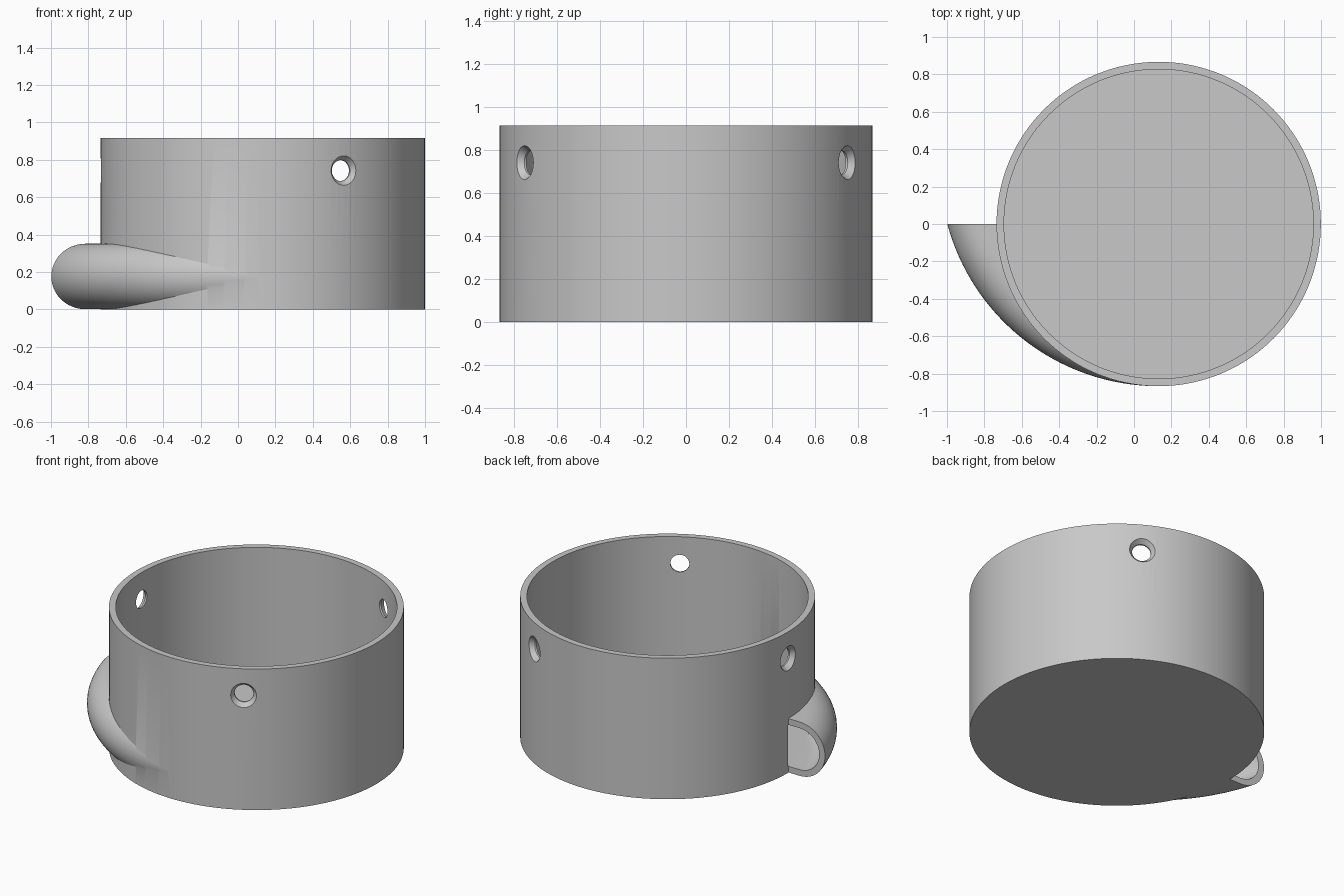
import bpy, bmesh
from math import pi, sin, cos, asin, radians
from mathutils import Vector, Matrix

if "Cube" in bpy.data.objects:
    bpy.data.objects.remove(bpy.data.objects["Cube"], do_unlink=True)

CX = 0.132             # cup axis
OUTER, WALL = 0.867, 0.04
HEIGHT = 0.915
AXIS_Y = 0.303         # spout sweep axis lies behind the cup axis
TUBE_R, TUBE_C, TUBE_Z = 0.175, 0.995, 0.176


def loft(name, rings):
    """Closed solid through a list of equal-length point rings."""
    bm = bmesh.new()
    loops = [[bm.verts.new(p) for p in ring] for ring in rings]
    n = len(loops[0])
    for a, b in zip(loops, loops[1:]):
        for i in range(n):
            j = (i + 1) % n
            bm.faces.new((a[i], a[j], b[j], b[i]))
    bm.faces.new(loops[0])
    bm.faces.new(loops[-1])
    bmesh.ops.recalc_face_normals(bm, faces=bm.faces)
    mesh = bpy.data.meshes.new(name)
    bm.to_mesh(mesh)
    bm.free()
    obj = bpy.data.objects.new(name, mesh)
    bpy.context.collection.objects.link(obj)
    return obj


def turned(name, profile, matrix, sides):
    """Solid of revolution from (radius, height) pairs."""
    return loft(name, [[matrix @ Vector((r * cos(2 * pi * i / sides),
                                         r * sin(2 * pi * i / sides), h))
                        for i in range(sides)] for r, h in profile])


def scroll(name, radius, start_y, end, steps=64, arc=24):
    """Half-round section swept about the spout axis, starting flat at start_y."""
    section = [(TUBE_C + radius * cos(t), TUBE_Z + radius * sin(t))
               for t in (-pi / 2 + pi * i / arc for i in range(arc + 1))]
    section += [(0.6, TUBE_Z + radius), (0.6, TUBE_Z - radius)]
    rings = []
    for s in range(steps + 1):
        ring = []
        for r, z in section:
            first = pi + asin((AXIS_Y - start_y) / r)
            a = first + (end - first) * s / steps
            ring.append((CX + r * cos(a), AXIS_Y + r * sin(a), z))
        rings.append(ring)
    return loft(name, rings)


def combine(target, tool, operation):
    mod = target.modifiers.new(operation.lower(), 'BOOLEAN')
    mod.operation, mod.object, mod.solver = operation, tool, 'EXACT'
    bpy.context.view_layer.objects.active = target
    bpy.ops.object.modifier_apply(modifier=mod.name)
    bpy.data.objects.remove(tool, do_unlink=True)


# Cup body and tangential spout
center = Matrix.Translation((CX, 0, 0))
cup = turned("cup_with_spout", [(OUTER, 0), (OUTER, HEIGHT)], center, 144)
combine(cup, scroll("spout", TUBE_R, 0, 1.492 * pi), 'UNION')

# Hollow inside and spout channel opening into it
combine(cup, turned("cavity", [(OUTER - WALL, 0.039), (OUTER - WALL, 1.1)],
                    center, 144), 'DIFFERENCE')
combine(cup, scroll("channel", TUBE_R - WALL, 0.003, 1.492 * pi), 'DIFFERENCE')

# Three countersunk screw holes below the rim
for angle in (-60, 60, 180):
    place = (Matrix.Translation((CX, 0, 0.742))
             @ Matrix.Rotation(radians(angle), 4, 'Z')
             @ Matrix.Rotation(pi / 2, 4, 'Y'))
    combine(cup, turned("hole", [(0.056, 0.75), (0.056, 0.836),
                                 (0.078, 0.866), (0.1, 0.896)], place, 40),
            'DIFFERENCE')

# Single grey material
grey = bpy.data.materials.new("light_grey")
grey.use_nodes = True
color = (0.58, 0.58, 0.58, 1)
grey.diffuse_color = color
grey.node_tree.nodes["Principled BSDF"].inputs["Base Color"].default_value = color
cup.data.materials.clear()
cup.data.materials.append(grey)
for face in cup.data.polygons:
    face.material_index = 0

bpy.ops.object.select_all(action='DESELECT')
cup.select_set(True)
bpy.context.view_layer.objects.active = cup
bpy.ops.object.shade_smooth_by_angle(angle=radians(25))
